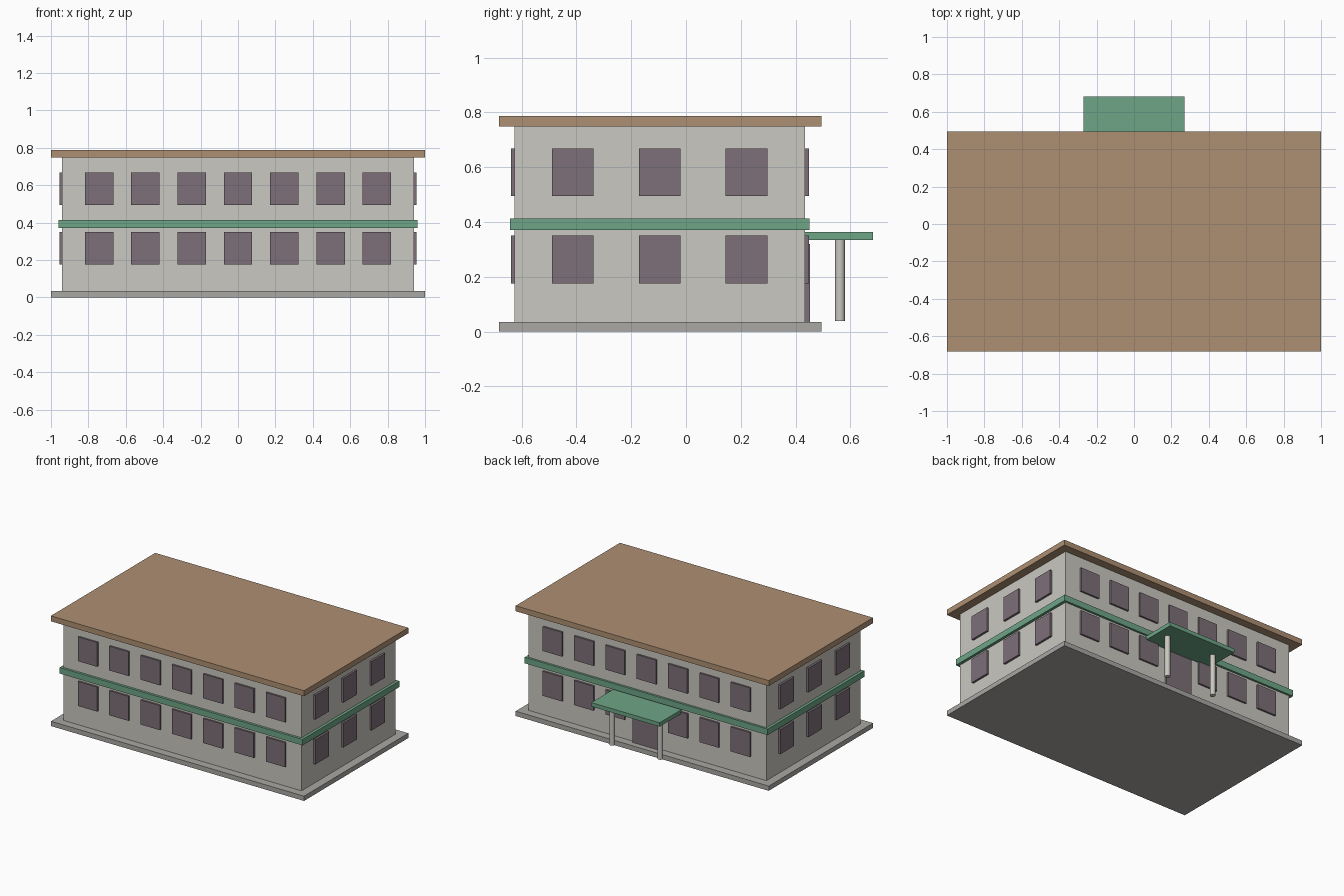
import bpy

if "Cube" in bpy.data.objects:
    bpy.data.objects.remove(bpy.data.objects["Cube"])


def material(name, rgb):
    """Flat colour given as sRGB 0-255, stored as linear values."""
    lin = [((c / 255 + 0.055) / 1.055) ** 2.4 for c in rgb]
    m = bpy.data.materials.new(name)
    m.diffuse_color = (*lin, 1)
    m.use_nodes = True
    m.node_tree.nodes["Principled BSDF"].inputs["Base Color"].default_value = m.diffuse_color
    return m


WALL = material("warm_white", (202, 200, 193))
STONE = material("stone_grey", (170, 168, 164))
ROOF = material("roof_tan", (174, 143, 114))
GREEN = material("trim_green", (110, 165, 134))
GLASS = material("window_plum", (125, 112, 120))


def box(name, mat, x, y, z):
    """Box from (min, max) pairs on each axis."""
    bpy.ops.mesh.primitive_cube_add(size=1, location=[sum(p) / 2 for p in (x, y, z)])
    ob = bpy.context.object
    ob.name = name
    ob.scale = [p[1] - p[0] for p in (x, y, z)]
    bpy.ops.object.transform_apply(location=False, rotation=False, scale=True)
    ob.data.materials.append(mat)
    return ob


# Main body
X, FRONT, BACK = 0.94, -0.625, 0.435
box("base_slab", STONE, (-1, 1), (-0.683, 0.494), (0, 0.034))
box("walls", WALL, (-X, X), (FRONT, BACK), (0.034, 0.748))
box("roof_slab", ROOF, (-1, 1), (-0.683, 0.494), (0.748, 0.787))
box("floor_band", GREEN, (-0.96, 0.96), (-0.642, 0.45), (0.37, 0.413))

# Windows, two storeys on all four sides
HALF, PROUD = 0.076, 0.013
for floor, z in (("lower", (0.175, 0.35)), ("upper", (0.495, 0.668))):
    for i in range(7):
        cx = (i - 3) * 0.2475
        span = (cx - HALF, cx + HALF)
        box(f"{floor}_front_window", GLASS, span, (FRONT - PROUD, FRONT + 0.005), z)
        if not (floor == "lower" and i == 3):  # the door takes this bay
            box(f"{floor}_back_window", GLASS, span, (BACK - 0.005, BACK + PROUD), z)
    for cy in (-0.413, -0.096, 0.221):
        span = (cy - HALF, cy + HALF)
        box(f"{floor}_right_window", GLASS, (X - 0.005, X + PROUD + 0.002), span, z)
        box(f"{floor}_left_window", GLASS, (-X - PROUD - 0.002, -X + 0.005), span, z)

# Entrance at the back: door, canopy and two columns
box("door", GLASS, (-0.105, 0.105), (BACK - 0.005, 0.452), (0.034, 0.32))
box("canopy", GREEN, (-0.27, 0.27), (BACK, 0.683), (0.335, 0.363))
for side in (-1, 1):
    bpy.ops.mesh.primitive_cylinder_add(vertices=16, radius=0.018, depth=0.297,
                                        location=(side * 0.19, 0.562, 0.1875))
    col = bpy.context.object
    col.name = "canopy_column"
    col.data.materials.append(WALL)
    bpy.ops.object.shade_smooth_by_angle()
